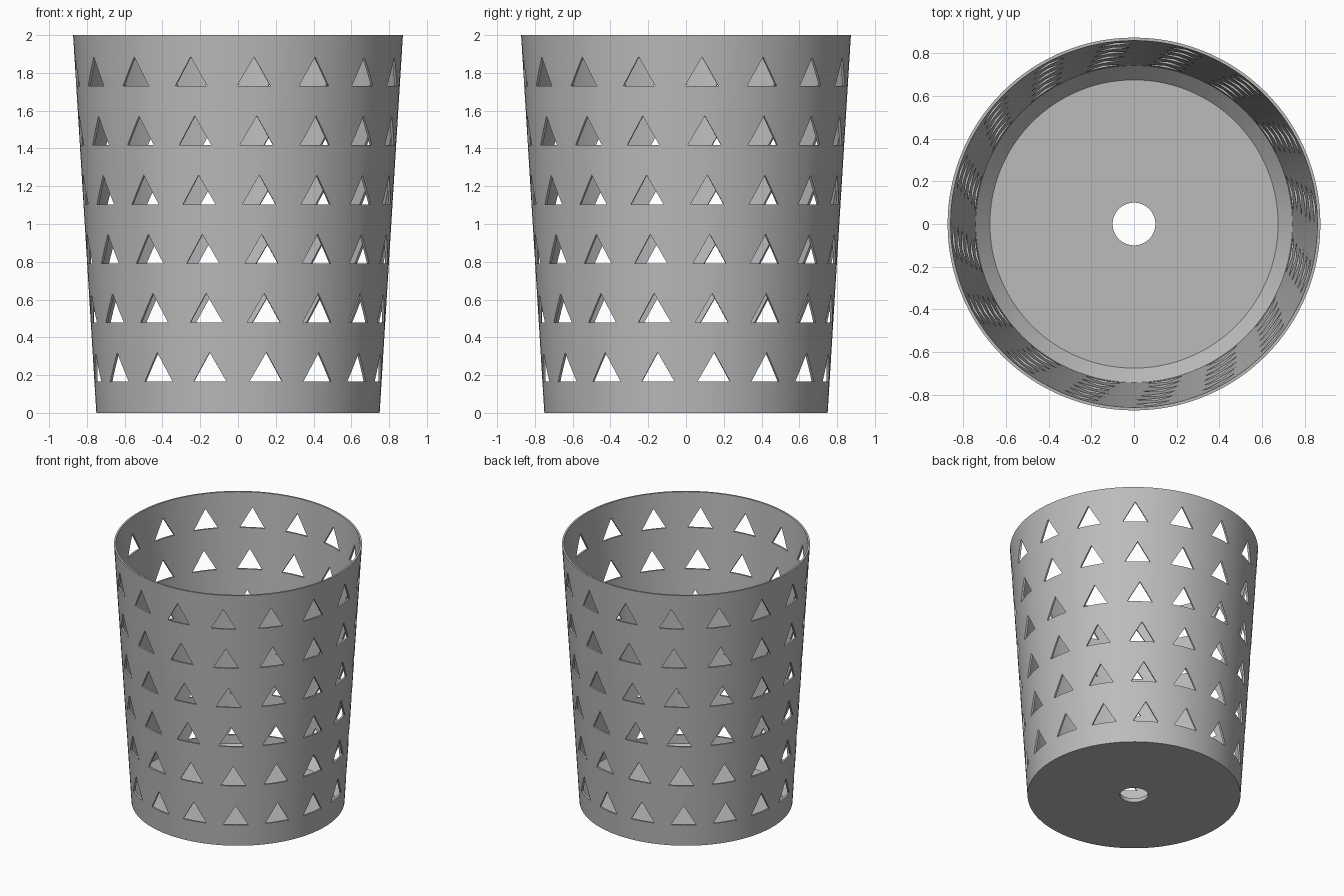
import bpy, bmesh, math

if "Cube" in bpy.data.objects:
    bpy.data.objects.remove(bpy.data.objects["Cube"])

SEGMENTS = 128
COUNT = 16                      # openings per row
SIDE, HEIGHT = 0.178, 0.155     # triangle opening size


def outer_radius(z):
    return 0.75 + 0.0615 * z


def mesh_object(name, bm):
    bmesh.ops.recalc_face_normals(bm, faces=bm.faces)
    mesh = bpy.data.meshes.new(name)
    bm.to_mesh(mesh)
    bm.free()
    obj = bpy.data.objects.new(name, mesh)
    bpy.context.collection.objects.link(obj)
    return obj


grey = bpy.data.materials.new("light grey")
grey.diffuse_color = (0.5, 0.5, 0.5, 1)
grey.use_nodes = True
grey.node_tree.nodes["Principled BSDF"].inputs["Base Color"].default_value = grey.diffuse_color

# Tapered basket: closed profile (radius, height) spun around z,
# with a drain hole in the floor and a sloped inner corner
WALL = 0.014
profile = [(0.10, 0), (0.75, 0), (outer_radius(2), 2), (outer_radius(2) - WALL, 2),
           (outer_radius(0.1) - WALL, 0.1), (0.675, 0.03), (0.10, 0.03)]
bm = bmesh.new()
rings = []
for i in range(SEGMENTS):
    a = math.tau * i / SEGMENTS
    rings.append([bm.verts.new((r * math.cos(a), r * math.sin(a), z)) for r, z in profile])
for i in range(SEGMENTS):
    p, q = rings[i], rings[(i + 1) % SEGMENTS]
    for j in range(len(profile)):
        k = (j + 1) % len(profile)
        bm.faces.new((p[j], q[j], q[k], p[k]))
basket = mesh_object("basket", bm)
basket.data.materials.append(grey)

# Triangular prisms pointing outward, each row turned slightly from the one below
bm = bmesh.new()
for row in range(6):
    z = 0.165 + 0.313 * row
    r = outer_radius(z)
    for n in range(COUNT):
        a = math.radians(-90 + 11.25 - 1.125 * row + n * 360 / COUNT)
        c, s = math.cos(a), math.sin(a)
        ends = []
        for d in (r - 0.1, r + 0.1):
            ends.append([bm.verts.new((d * c - t * s, d * s + t * c, z + h))
                         for t, h in ((-SIDE / 2, 0), (SIDE / 2, 0), (0, HEIGHT))])
        near, far = ends
        bm.faces.new(near)
        bm.faces.new(far[::-1])
        for j in range(3):
            k = (j + 1) % 3
            bm.faces.new((near[j], far[j], far[k], near[k]))
cutter = mesh_object("opening_cutter", bm)
cutter.hide_render = True
cutter.hide_set(True)

# Cut the openings
cut = basket.modifiers.new("openings", 'BOOLEAN')
cut.operation = 'DIFFERENCE'
cut.solver = 'EXACT'
cut.object = cutter
bpy.context.view_layer.objects.active = basket
basket.select_set(True)
bpy.ops.object.modifier_apply(modifier=cut.name)
bpy.data.objects.remove(cutter)
bpy.ops.object.shade_smooth_by_angle(angle=math.radians(30))
